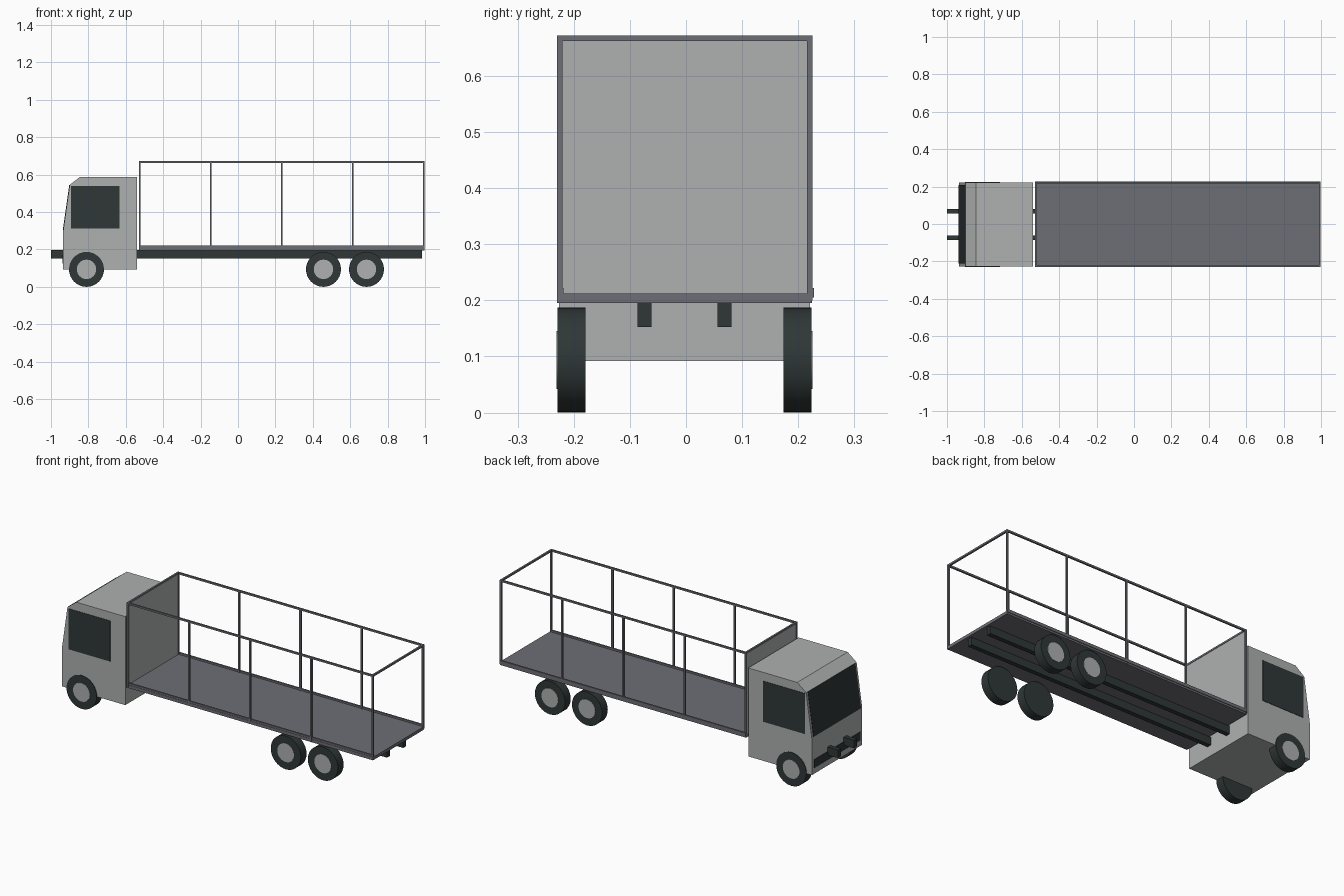
import bpy, bmesh, math
from mathutils import Matrix

if "Cube" in bpy.data.objects:
    bpy.data.objects.remove(bpy.data.objects["Cube"])


def material(name, rgb):
    m = bpy.data.materials.new(name)
    m.diffuse_color = (*rgb, 1)
    m.use_nodes = True
    m.node_tree.nodes["Principled BSDF"].inputs["Base Color"].default_value = m.diffuse_color
    return m


GREY = material("light_grey", (0.42, 0.44, 0.435))
SLATE = material("slate", (0.155, 0.158, 0.178))
DARK = material("dark_green_black", (0.028, 0.038, 0.037))
YC = -0.0025  # the body sits a touch off the centre line


def finish(name, bm, mat):
    bmesh.ops.recalc_face_normals(bm, faces=bm.faces)
    me = bpy.data.meshes.new(name)
    bm.to_mesh(me)
    bm.free()
    me.materials.append(mat)
    ob = bpy.data.objects.new(name, me)
    bpy.context.collection.objects.link(ob)
    return ob


def prism(name, profile, y0, y1, mat):
    """Extrude an x-z profile from y0 to y1."""
    bm = bmesh.new()
    face = bm.faces.new([bm.verts.new((x, y0, z)) for x, z in profile])
    new = bmesh.ops.extrude_face_region(bm, geom=[face])["geom"]
    bmesh.ops.translate(bm, vec=(0, y1 - y0, 0),
                        verts=[v for v in new if isinstance(v, bmesh.types.BMVert)])
    return finish(name, bm, mat)


def box(name, x0, x1, y0, y1, z0, z1, mat):
    return prism(name, [(x0, z0), (x1, z0), (x1, z1), (x0, z1)], y0, y1, mat)


def disc(name, x, y, z, r, width, mat, sides=32):
    bm = bmesh.new()
    bmesh.ops.create_cone(bm, cap_ends=True, segments=sides, radius1=r, radius2=r, depth=width,
                          matrix=Matrix.Translation((x, y, z)) @ Matrix.Rotation(math.pi / 2, 4, "X"))
    ob = finish(name, bm, mat)
    bpy.context.view_layer.objects.active = ob
    ob.select_set(True)
    bpy.ops.object.shade_smooth_by_angle(angle=math.radians(30))
    ob.select_set(False)


# Cab with sloped front
prism("cab", [(-0.935, 0.092), (-0.541, 0.092), (-0.541, 0.588), (-0.845, 0.588),
              (-0.9, 0.545), (-0.935, 0.30)], YC - 0.2235, YC + 0.2235, GREY)
prism("windshield", [(-0.934, 0.302), (-0.899, 0.545), (-0.902, 0.545), (-0.937, 0.302)],
      YC - 0.21, YC + 0.21, DARK)
box("front_grille", -0.938, -0.934, YC - 0.205, YC + 0.205, 0.125, 0.172, DARK)

# Cargo bed and front wall
X0, X1, TOP, W = -0.53, 0.998, 0.672, 0.228
box("bed_floor", X0, X1, YC - W + 0.001, YC + W - 0.001, 0.195, 0.212, SLATE)
box("front_wall", X0 + 0.001, X0 + 0.008, YC - W + 0.006, YC + W - 0.006, 0.21, TOP - 0.004, GREY)

T = 0.010  # frame bar thickness
for s, side in ((-1, "right"), (1, "left")):
    def span(a, b):
        return sorted((YC + s * a, YC + s * b))

    # Side window, chassis rail, bed lip and top bar
    box(f"side_window_{side}", -0.893, -0.634, *span(0.222, 0.2255), 0.312, 0.54, DARK)
    box(f"chassis_rail_{side}", -1.0, 0.985, *span(0.059, 0.084), 0.152, 0.197, DARK)
    box(f"bed_lip_{side}", X0, X1, *sorted((s * 0.2185, s * 0.228)), 0.205, 0.222, SLATE)
    box(f"top_bar_{side}", X0, X1, *span(W - T, W - 0.0005), TOP - T, TOP, SLATE)

    # Upright posts, evenly spaced
    for i in range(5):
        x = X0 + i * (X1 - X0 - T) / 4
        box(f"post_{side}_{i + 1}", x, x + T, *span(W - T, W - 0.0005), 0.2, TOP - T, SLATE)

    # Wheels with light hubs on the outside
    for name, x in (("front", -0.81), ("middle", 0.457), ("rear", 0.687)):
        disc(f"{name}_tyre_{side}", x, YC + s * 0.2015, 0.0935, 0.0935, 0.05, DARK)
        disc(f"{name}_hub_{side}", x, YC + s * 0.2225, 0.0935, 0.052, 0.011, GREY)

# Cross bars at both ends of the frame
for name, x in (("front", X0), ("rear", X1 - T)):
    box(f"{name}_cross_bar", x, x + T, YC - W + T, YC + W - T, TOP - T, TOP, SLATE)
